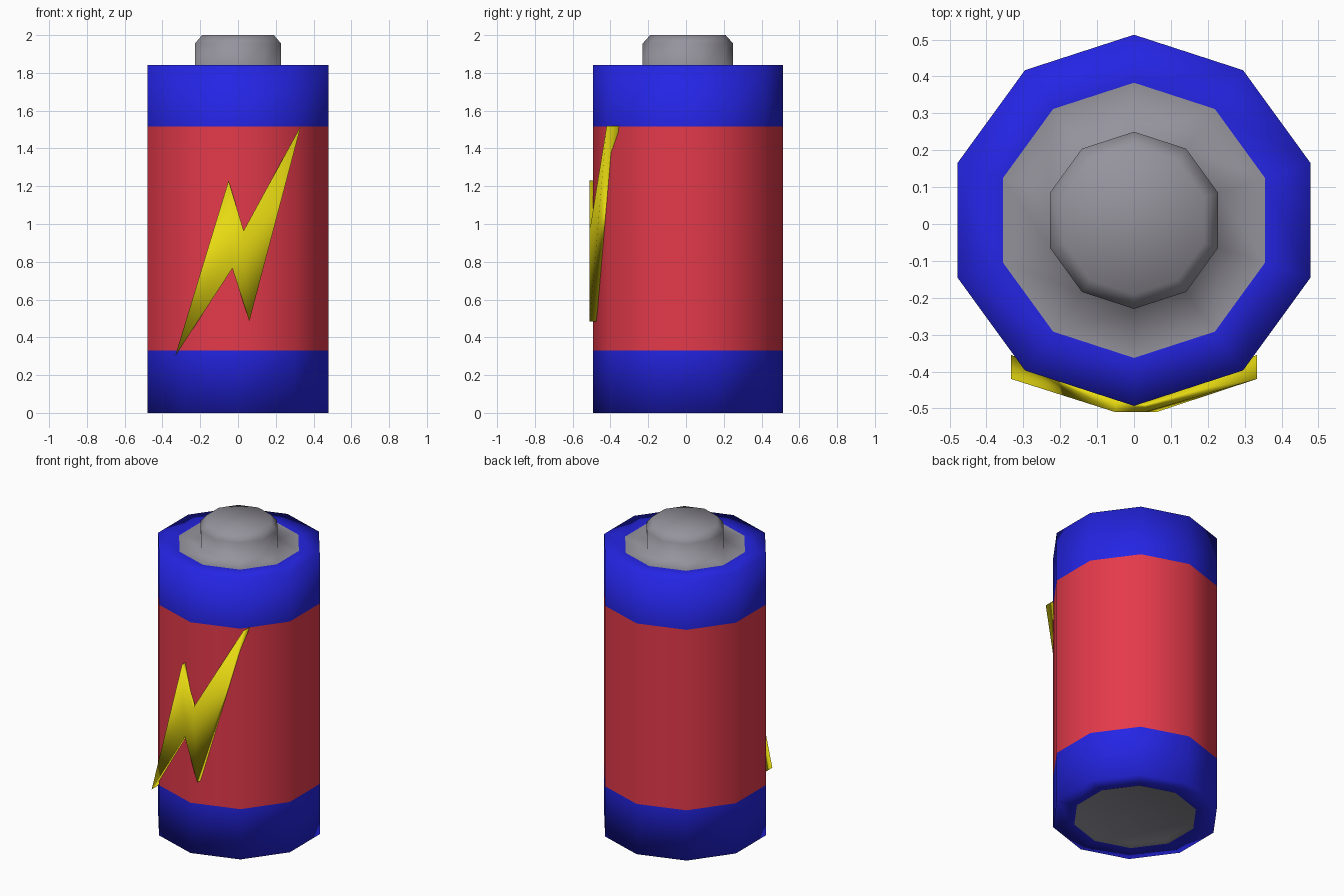
import bpy, bmesh, math

if "Cube" in bpy.data.objects:
    bpy.data.objects.remove(bpy.data.objects["Cube"])

SIDES = 10
CY = 0.01  # body axis


def material(name, rgb):
    m = bpy.data.materials.new(name)
    m.diffuse_color = (*rgb, 1)
    m.use_nodes = True
    m.node_tree.nodes["Principled BSDF"].inputs["Base Color"].default_value = m.diffuse_color
    return m


blue = material("blue", (0.018, 0.018, 0.78))
red = material("red", (0.78, 0.042, 0.07))
grey = material("grey", (0.3, 0.29, 0.33))
yellow = material("yellow", (0.8, 0.7, 0.006))


def finish(name, bm, mats):
    bmesh.ops.recalc_face_normals(bm, faces=bm.faces)
    for f in bm.faces:
        f.smooth = True
    me = bpy.data.meshes.new(name)
    bm.to_mesh(me)
    bm.free()
    for m in mats:
        me.materials.append(m)
    ob = bpy.data.objects.new(name, me)
    bpy.context.collection.objects.link(ob)
    return ob


# Battery body: ten-sided lathe, profile from bottom centre to button top
# each entry is radius, height, material of the band above it
profile = [
    (0.342, 0.012, 2), (0.373, 0.0, 0), (0.503, 0.0, 0), (0.503, 0.33, 1),
    (0.503, 1.515, 0), (0.503, 1.842, 0), (0.373, 1.842, 2),
    (0.24, 1.842, 2), (0.24, 1.955, 2), (0.2, 2.0, 2),
]
bm = bmesh.new()
rings = []
for r, z, _ in profile:
    ring = []
    for i in range(SIDES):
        a = math.pi / 2 + 2 * math.pi * i / SIDES
        ring.append(bm.verts.new((r * math.cos(a), CY + r * math.sin(a), z)))
    rings.append(ring)
for (_, _, mat), lo, hi in zip(profile, rings, rings[1:]):
    for i in range(SIDES):
        j = (i + 1) % SIDES
        bm.faces.new((lo[i], lo[j], hi[j], hi[i])).material_index = mat
for cap in (rings[0], rings[-1]):
    bm.faces.new(cap).material_index = 2
finish("battery_body", bm, [blue, red, grey])

# Lightning bolt: outline bent around the front, then given thickness
outline = [(0.333, 1.52), (0.03, 0.965), (-0.05, 1.23),
           (-0.333, 0.30), (-0.03, 0.765), (0.06, 0.485)]
bm = bmesh.new()
layers = []
for tip_y, mid_y in ((-0.42, -0.51), (-0.355, -0.475)):
    layers.append([bm.verts.new((x, tip_y if abs(x) > 0.2 else mid_y, z))
                   for x, z in outline])
for v in layers:
    for idx in ((0, 1, 5), (1, 2, 4, 5), (2, 3, 4)):
        bm.faces.new([v[i] for i in idx])
front, back = layers
for i in range(6):
    j = (i + 1) % 6
    bm.faces.new((front[i], front[j], back[j], back[i]))
bolt = finish("lightning_bolt", bm, [yellow])
